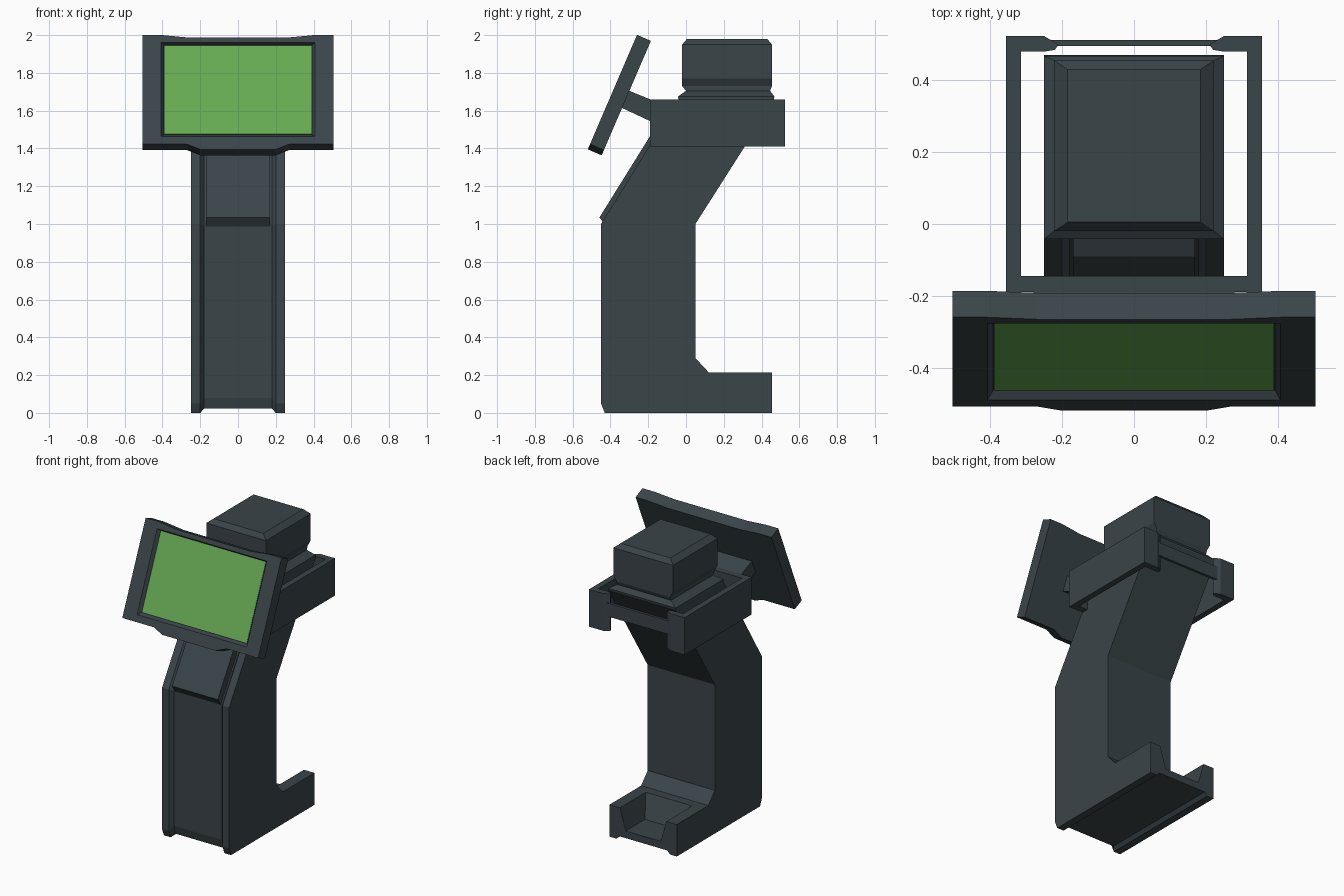
import bpy, bmesh, math
from mathutils import Matrix

if "Cube" in bpy.data.objects:
    bpy.data.objects.remove(bpy.data.objects["Cube"])

def material(name, color):
    m = bpy.data.materials.new(name)
    m.diffuse_color = (*color, 1)
    m.use_nodes = True
    m.node_tree.nodes["Principled BSDF"].inputs["Base Color"].default_value = m.diffuse_color
    return m

SLATE = material("slate", (0.042, 0.058, 0.066))
GREEN = material("screen_green", (0.13, 0.40, 0.085))

def loft(name, rings, mat=SLATE, matrix=None):
    """Skin a list of equal-length closed rings and cap both ends."""
    bm = bmesh.new()
    vs = [[bm.verts.new(p) for p in ring] for ring in rings]
    for a, b in zip(vs, vs[1:]):
        for i in range(len(a)):
            j = (i + 1) % len(a)
            bm.faces.new((a[i], a[j], b[j], b[i]))
    bm.faces.new(vs[0][::-1])
    bm.faces.new(vs[-1])
    bmesh.ops.recalc_face_normals(bm, faces=bm.faces)
    me = bpy.data.meshes.new(name)
    bm.to_mesh(me)
    bm.free()
    me.materials.append(mat)
    ob = bpy.data.objects.new(name, me)
    bpy.context.collection.objects.link(ob)
    if matrix:
        ob.matrix_world = matrix
    return ob

def side(x, profile):
    return [(x, y, z) for y, z in profile]

def flat(z, outline):
    return [(x, y, z) for x, y in outline]

def rect(hx, y0, y1):
    return [(-hx, y0), (hx, y0), (hx, y1), (-hx, y1)]

def mirrored(half):
    return half + [(-x, y) for x, y in reversed(half)]

def cut(target, cutter):
    mod = target.modifiers.new("cut", 'BOOLEAN')
    mod.operation, mod.solver, mod.object = 'DIFFERENCE', 'EXACT', cutter
    cutter.hide_render = True
    cutter.hide_viewport = True

# Leaning column and foot: raised side rails around a recessed centre
outer = [(-.43, 0), (-.45, .05), (-.45, 1.0), (-.04, 1.66), (.47, 1.66),
         (.05, 1.0), (.05, .29), (.12, .215), (.455, .215), (.455, 0)]
inner = [(-.41, .022), (-.425, .08), (-.425, .99), (-.015, 1.66)] + outer[4:9] + [(.455, .022)]
column = loft("column", [side(-.25, outer), side(-.2, outer), side(-.18, inner),
                         side(.18, inner), side(.2, outer), side(.25, outer)])

# Pocket in the foot, open at the back
pocket = loft("pocket_cutter", [flat(.07, rect(.13, .25, .6)),
                                flat(.26, rect(.185, .16, .6))])
cut(column, pocket)

# Raised plate on the leaning front
plate = [(-.42, .98), (-.458, 1.035), (-.09, 1.627), (-.03, 1.66), (.0, 1.655)]
loft("front_plate", [side(-.17, plate), side(.17, plate)])

# Sensor head on a flared neck
levels = [(1.655, .25, -.04, .465), (1.675, .25, -.042, .468), (1.705, .20, 0, .445),
          (1.73, .20, -.02, .455), (1.77, .222, -.02, .455),
          (1.95, .222, -.02, .455), (1.98, .185, .005, .43)]
loft("sensor_head", [flat(z, rect(hx, a, b)) for z, hx, a, b in levels])

# Open frame around the column top, with hooked rear ends and a cross bar
half = [(.356, -.19), (.356, .523), (.25, .523), (.21, .5), (.22, .485),
        (.25, .48), (.315, .48), (.315, -.145)]
outline = mirrored(half)
loft("frame", [flat(1.41, outline), flat(1.66, outline)])
loft("rear_bar", [flat(1.51, rect(.25, .495, .513)), flat(1.6, rect(.25, .495, .513))])

# Bracket carrying the display
bracket = [(-.30, 1.705), (-.19, 1.66), (-.16, 1.66), (-.16, 1.545), (-.19, 1.545), (-.34, 1.615)]
loft("display_bracket", [side(-.28, bracket), side(.28, bracket)])

# Tilted display, modelled flat and then placed
tilt = Matrix.Translation((0, -.52, 1.395)) @ Matrix.Rotation(math.atan2(.605, .26), 4, 'X')
shape = mirrored([(.2, 0), (.27, .03), (.505, .03), (.505, .66), (.415, .66), (.27, .645)])
display = loft("display_body", [flat(-.08, shape), flat(0, shape)], matrix=tilt)
recess = loft("recess_cutter", [flat(-.022, rect(.392, .094, .609)),
                                flat(.02, rect(.422, .058, .621))], matrix=tilt)
cut(display, recess)
loft("display_screen", [flat(-.03, rect(.39, .096, .607)),
                        flat(-.02, rect(.39, .096, .607))], GREEN, tilt)
